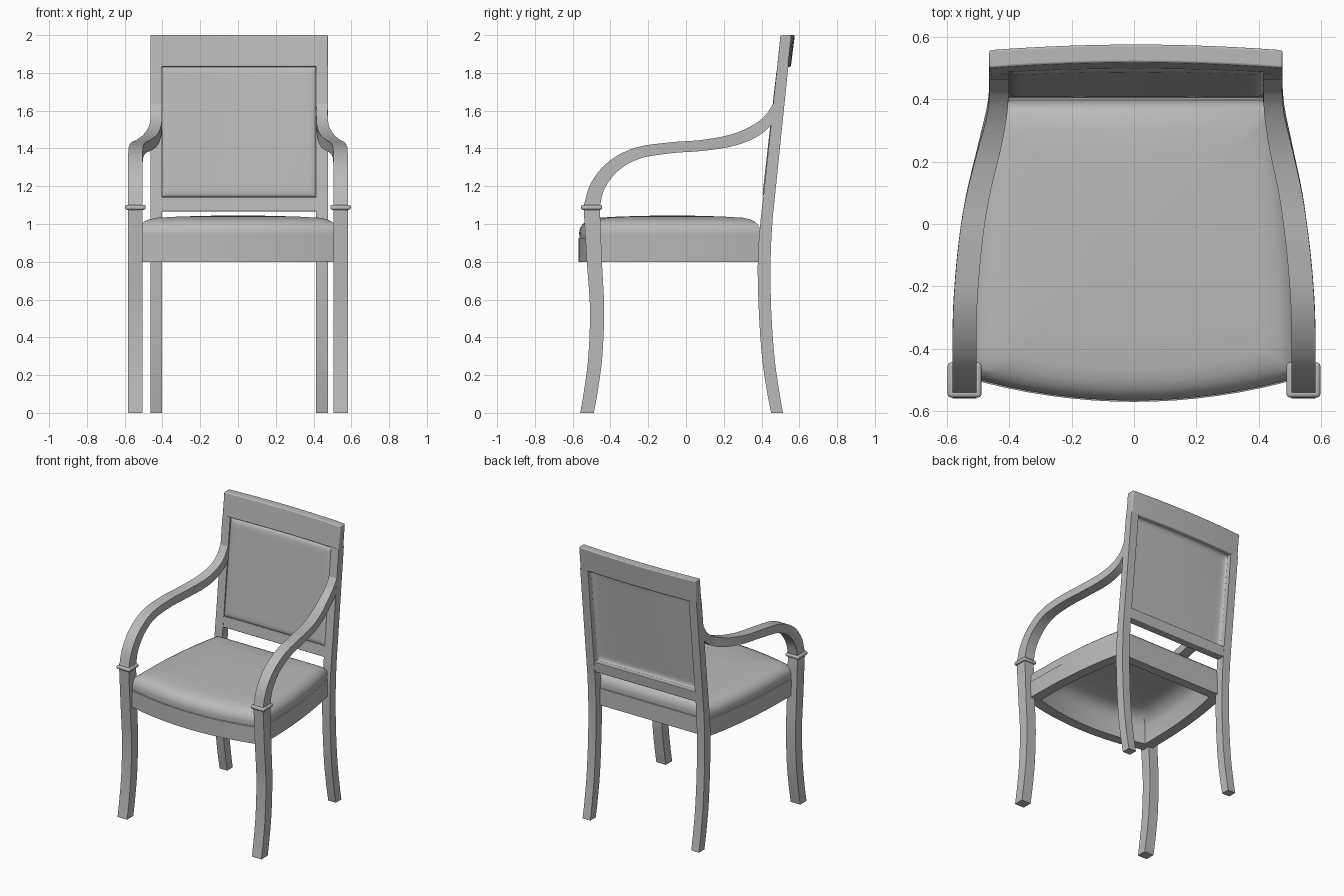
import bpy, bmesh, math
from mathutils import Vector

if "Cube" in bpy.data.objects:
    bpy.data.objects.remove(bpy.data.objects["Cube"])

grey = bpy.data.materials.new("plain grey")
grey.use_nodes = True
grey.diffuse_color = (0.49, 0.49, 0.49, 1)
grey.node_tree.nodes["Principled BSDF"].inputs["Base Color"].default_value = grey.diffuse_color

BACK_SHIFT = 0.006  # the backrest sits a touch off centre


def finish(name, bm, angle=35, bevel=0):
    bmesh.ops.recalc_face_normals(bm, faces=bm.faces[:])
    mesh = bpy.data.meshes.new(name)
    bm.to_mesh(mesh)
    bm.free()
    mesh.materials.append(grey)
    for p in mesh.polygons:
        p.use_smooth = True
    mesh.set_sharp_from_angle(angle=math.radians(angle))
    ob = bpy.data.objects.new(name, mesh)
    bpy.context.scene.collection.objects.link(ob)
    if bevel:
        mod = ob.modifiers.new("soft edges", 'BEVEL')
        mod.width, mod.segments, mod.limit_method = bevel, 3, 'ANGLE'
    return ob


def spline(points, steps=6):
    """Smooth curve through points of any dimension."""
    p = [Vector(q) for q in points]
    p = [2 * p[0] - p[1]] + p + [2 * p[-1] - p[-2]]
    out = []
    for a, b, c, d in zip(p, p[1:], p[2:], p[3:]):
        for k in range(steps):
            t = k / steps
            out.append(0.5 * (2 * b + (c - a) * t + (2 * a - 5 * b + 4 * c - d) * t * t
                              + (3 * b - a - 3 * c + d) * t ** 3))
    return out + [p[-2]]


def skin(bm, rings):
    """Join rings of points with quads and cap both ends."""
    rings = [[bm.verts.new(v) for v in r] for r in rings]
    for r, q in zip(rings, rings[1:]):
        for i in range(len(r)):
            j = (i + 1) % len(r)
            bm.faces.new((r[i], r[j], q[j], q[i]))
    bm.faces.new(rings[0])
    bm.faces.new(rings[-1])


def sweep(name, side, points, level=True):
    """Rectangular bar; each point is x, y, z, width, depth."""
    path = spline(points)
    rings = []
    for i, p in enumerate(path):
        t = path[min(i + 1, len(path) - 1)] - path[max(i - 1, 0)]
        n = Vector((0, 1, 0)) if level else Vector((0, t[2], -t[1])).normalized()
        c, w, n = Vector(p[:3]), Vector((p[3] / 2, 0, 0)), n * p[4] / 2
        shift = BACK_SHIFT * min(1, max(0, c.y / 0.4))
        rings.append([Vector((v.x * side + shift, v.y, v.z))
                      for v in (c - w - n, c + w - n, c + w + n, c - w + n)])
    bm = bmesh.new()
    skin(bm, rings)
    return finish(name, bm)


# Seat outline: bowed front, flared sides, straight back
half = [(0.538 * i / 8, -0.57 + 0.077 * (i / 8) ** 2) for i in range(8)]
half += [tuple(v) for v in spline([(0.538, -0.493), (0.533, -0.2), (0.514, 0.04),
                                   (0.484, 0.25), (0.452, 0.4)], 4)]
half.append((0, 0.4))
outline = half + [(-x, y) for x, y in reversed(half[1:-1])]

# One shell: cushion underside, rail, then padded cushion top
layers = [(0.44, 1.03), (0.25, 1.024), (0.16, 1.013), (0.115, 0.995), (0.088, 0.965),
          (0.07, 0.925), (0.07, 0.8), (0, 0.8), (0, 0.922), (0.006, 0.924),
          (0.004, 0.955), (0.009, 0.978), (0.02, 0.997), (0.038, 1.013), (0.062, 1.025),
          (0.1, 1.033), (0.2, 1.039), (0.32, 1.043), (0.44, 1.045)]
seat = bmesh.new()
skin(seat, [[(x * (1 - d / 0.49), -0.07 + (y + 0.07) * (1 - d / 0.48), z)
             for x, y in outline] for d, z in layers])
finish("padded_seat", seat, 45)


# Backrest: boards follow a leaning surface that bows more towards the top
def back_y(x, z):
    bow = 0.018 * max(0, (z - 1.1) / 0.9) * (1 - (x / 0.468) ** 2)
    return 0.424 + 0.106 * (z - 1) + bow


def slab(name, half_w, z0, z1, front, back, puff=0, bevel=0):
    """Curved board between two offsets, optionally pressed forward like a pad."""
    def stops(a, b):
        s = [a + (b - a) * i / 12 for i in range(13)]
        if puff:
            s += [e for d in (0.004, 0.01, 0.02, 0.035) for e in (a + d, b - d)]
        return sorted(s)
    xs, zs = stops(-half_w, half_w), stops(z0, z1) if puff else [z0, z1]
    bm = bmesh.new()

    def sheet(off):
        rows = []
        for z in zs:
            row = []
            for x in xs:
                d = min(half_w - abs(x), z - z0, z1 - z, 0.035) / 0.035
                lift = puff * math.sqrt(max(0, 1 - (1 - d) ** 2))
                row.append(bm.verts.new((x + BACK_SHIFT, back_y(x, z) + off - lift, z)))
            rows.append(row)
        for r, q in zip(rows, rows[1:]):
            for i in range(len(xs) - 1):
                bm.faces.new((r[i], r[i + 1], q[i + 1], q[i]))
        left, right = [r[0] for r in rows], [r[-1] for r in rows]
        return rows[0][:-1] + right[:-1] + rows[-1][:0:-1] + left[:0:-1]

    f, b = sheet(front), sheet(back)
    for i in range(len(f)):
        j = (i + 1) % len(f)
        bm.faces.new((f[i], f[j], b[j], b[i]))
    return finish(name, bm, 40, bevel)


slab("crest_rail", 0.47, 1.832, 2.0, -0.03, 0.028, bevel=0.007)
slab("lower_back_rail", 0.412, 1.066, 1.142, -0.029, 0.029, bevel=0.004)
slab("back_cushion", 0.409, 1.141, 1.833, -0.018, -0.004, puff=0.018)

for label, s in (("left", 1), ("right", -1)):
    # Back leg running up into the backrest post
    sweep(label + "_back_post", s, [
        (0.439, y, z, 0.062, d) for y, z, d in (
            (0.482, 0, 0.063), (0.46, 0.12, 0.065), (0.435, 0.3, 0.066),
            (0.418, 0.55, 0.066), (0.414, 0.8, 0.068), (0.425, 1.0, 0.064),
            (0.446, 1.2, 0.061), (0.513, 1.84, 0.059))])
    # Front leg
    sweep(label + "_front_leg", s, [
        (0.543, y, z, 0.077, d) for y, z, d in (
            (-0.524, 0, 0.072), (-0.503, 0.12, 0.073), (-0.48, 0.3, 0.074),
            (-0.471, 0.55, 0.075), (-0.485, 0.8, 0.08), (-0.499, 1.085, 0.086))])
    # Collar between leg and arm
    bm = bmesh.new()
    bmesh.ops.create_cube(bm, size=1)
    for v in bm.verts:
        v.co = Vector((v.co.x * 0.108 + 0.543 * s, v.co.y * 0.112 - 0.5, v.co.z * 0.026 + 1.088))
    finish(label + "_collar", bm, 40, 0.01)
    # Scrolling arm
    sweep(label + "_arm", s, [
        (0.543, -0.5, 1.09, 0.077, 0.084), (0.543, -0.468, 1.2, 0.077, 0.078),
        (0.543, -0.388, 1.303, 0.077, 0.07), (0.541, -0.26, 1.374, 0.076, 0.062),
        (0.527, -0.085, 1.403, 0.076, 0.058), (0.503, 0.085, 1.416, 0.075, 0.058),
        (0.468, 0.243, 1.443, 0.073, 0.062), (0.445, 0.36, 1.49, 0.064, 0.064),
        (0.439, 0.435, 1.55, 0.061, 0.056), (0.439, 0.478, 1.625, 0.061, 0.04)], level=False)
